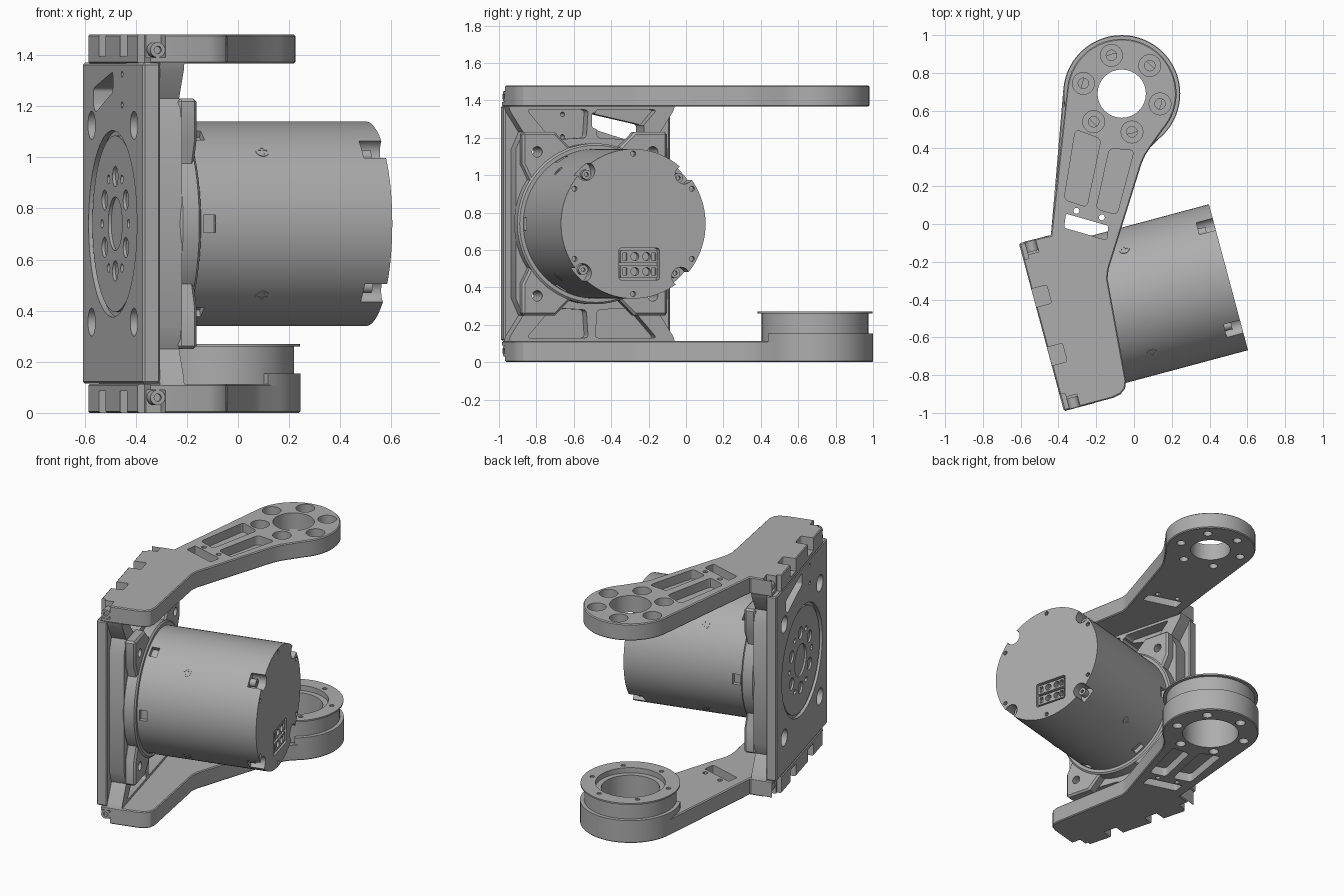
import bpy, bmesh
from math import sin, cos, radians, pi
from mathutils import Matrix, Vector

if "Cube" in bpy.data.objects:
    bpy.data.objects.remove(bpy.data.objects["Cube"])

gray = bpy.data.materials.new("machined gray")
gray.use_nodes = True
gray.diffuse_color = (0.42, 0.42, 0.42, 1)
gray.node_tree.nodes["Principled BSDF"].inputs["Base Color"].default_value = (0.42, 0.42, 0.42, 1)

# Frames: motor axis (profile in width/height, extruded along the axis), upper arm, mirrored lower arm
CYCLE = Matrix(((0, 0, 1, 0), (1, 0, 0, 0), (0, 1, 0, 0), (0, 0, 0, 1)))
AXIS = Matrix.Translation((-0.49, -0.547, 0.74)) @ Matrix.Rotation(radians(15), 4, 'Z')
MOTOR = AXIS @ CYCLE
UP = Matrix.Translation((0, 0, 1.48))
DOWN = Matrix.Scale(-1, 4, (0, 0, 1))
HUB = Vector((-0.065, 0.69))
parts = []


def circle(r, x=0, y=0, n=32):
    return [(x + r * cos(2 * pi * i / n), y + r * sin(2 * pi * i / n)) for i in range(n)]


def rect(x0, x1, y0, y1):
    return [(x0, y0), (x1, y0), (x1, y1), (x0, y1)]


def rounded(pts, r, n=4):
    """Round every corner of a polygon with a short quadratic curve."""
    out = []
    for i, p in enumerate(pts):
        p, a, b = Vector(p), Vector(pts[i - 1]), Vector(pts[(i + 1) % len(pts)])
        s, e = p + (a - p).normalized() * r, p + (b - p).normalized() * r
        for k in range(n + 1):
            t = k / n
            out.append(tuple(s * (1 - t) ** 2 + p * 2 * t * (1 - t) + e * t * t))
    return out


def flip(pts, sx, sy):
    return [(x * sx, y * sy) for x, y in pts]


def ring_spots(r, count, start=0, x=0, y=0):
    return [(x + r * cos(radians(start + 360 * i / count)),
             y + r * sin(radians(start + 360 * i / count))) for i in range(count)]


def mesh_of(name, prisms):
    bm = bmesh.new()
    for pts, lo, hi, mat in prisms:
        base = [bm.verts.new(mat @ Vector((x, y, lo))) for x, y in pts]
        top = [bm.verts.new(mat @ Vector((x, y, hi))) for x, y in pts]
        bm.faces.new(base)
        bm.faces.new(top)
        for i in range(len(pts)):
            bm.faces.new((base[i - 1], base[i], top[i], top[i - 1]))
    bmesh.ops.recalc_face_normals(bm, faces=bm.faces)
    me = bpy.data.meshes.new(name)
    bm.to_mesh(me)
    bm.free()
    ob = bpy.data.objects.new(name, me)
    bpy.context.collection.objects.link(ob)
    return ob


def build(name, pts, lo, hi, mat, cuts=(), bevel=0):
    """Extrude a profile, ease its edges, then cut the holes."""
    ob = mesh_of(name, [(pts, lo, hi, mat)])
    ob.data.materials.append(gray)
    if bevel:
        m = ob.modifiers.new("ease", 'BEVEL')
        m.width, m.segments, m.limit_method, m.angle_limit = bevel, 1, 'ANGLE', radians(50)
    if cuts:
        cutter = mesh_of("cutter", cuts)
        cutter.hide_render = True
        m = ob.modifiers.new("holes", 'BOOLEAN')
        m.operation, m.solver, m.object, m.use_self = 'DIFFERENCE', 'EXACT', cutter, True
    if ob.modifiers:
        bpy.context.view_layer.update()
        done = bpy.data.meshes.new_from_object(ob.evaluated_get(bpy.context.evaluated_depsgraph_get()))
        ob.modifiers.clear()
        ob.data = done
        if cuts:
            bpy.data.objects.remove(cutter)
    parts.append(ob)
    return ob


CORNERS = [(sx, sy) for sx in (1, -1) for sy in (1, -1)]

# Back plate and the hourglass block in front of it
window = rounded([(0.29, 0.46), (0.29, 0.53), (0, 0.595), (0, 0.515), (0.26, 0.435)], 0.015)
through = [(window, -0.1, 0.3, MOTOR)]
through += [(circle(0.012, 0.0 - 0.14, z), -0.1, 0.3, MOTOR) for z in (0.465, 0.585)]
corner_holes = [(circle(0.028, 0.32 * a, 0.385 * b), -0.1, 0.3, MOTOR) for a, b in CORNERS]
counterbores = [(circle(0.055, 0.32 * a, 0.385 * b), -0.1, 0.05, MOTOR) for a, b in CORNERS]
face = [(circle(0.365, n=64), -0.1, 0.022, MOTOR)]
build("back_plate", rect(-0.46, 0.46, -0.625, 0.63), 0, 0.07, MOTOR,
      through + corner_holes + counterbores + face, 0.008)

build("output_disc", circle(0.345, n=64), 0.01, 0.06, MOTOR,
      [(circle(0.105), -0.1, 0.055, MOTOR)]
      + [(circle(0.04, *p, 20), -0.1, 0.05, MOTOR) for p in ring_spots(0.185, 6, 30)]
      + [(circle(0.018, *p, 12), -0.1, 0.05, MOTOR) for p in ring_spots(0.2, 6)])

waist = [(0.46, 0.63), (0.45, 0.6), (0.38, 0.49), (0.42, 0.4)]
block = (waist + flip(waist[::-1], 1, -1) + flip(waist, -1, -1) + flip(waist[::-1], -1, 1))
pocket = rounded([(0.36, 0.61), (0.02, 0.61), (0.03, 0.46), (0.22, 0.45)], 0.02)
build("bracket_block", block, 0.068, 0.167, MOTOR,
      through + corner_holes + [(flip(pocket, a, b), 0.085, 0.3, MOTOR) for a, b in CORNERS])

# Motor mounting flange with four ears
ear = [(0.14, 0.41), (0.22, 0.49), (0.40, 0.49), (0.40, 0.32), (0.36, 0.24)]
outline = (ear + flip(ear[::-1], 1, -1) + flip(ear, -1, -1) + flip(ear[::-1], -1, 1))
build("motor_flange", outline, 0.16, 0.235, MOTOR, corner_holes, 0.012)
build("flange_disc", circle(0.43, n=64), 0.16, 0.245, MOTOR, bevel=0.01)

# Motor can with end notches, base slots and a connector pocket
END = 1.025
cuts = [(circle(0.05, *p, 20), END - 0.09, 1.2, MOTOR) for p in ring_spots(0.385, 4, 43)]
cuts += [(circle(0.014, *p, 12), END - 0.03, 1.2, MOTOR) for p in ring_spots(0.375, 6, 30)]
for i in range(6):
    spin = MOTOR @ Matrix.Rotation(radians(60 * i), 4, 'Z')
    cuts.append((rect(0.37, 0.5, -0.035, 0.035), 0.26, 0.31, spin))
cuts.append((rounded(rect(-0.08, 0.145, -0.3, -0.13), 0.015), END - 0.05, 1.2, MOTOR))
build("motor_can", circle(0.4, n=96), 0.24, END, MOTOR, cuts)

for i, p in enumerate(ring_spots(0.36, 4, 43)):
    build(f"end_screw_{i}", circle(0.026, *p, 16), END - 0.1, END - 0.05, MOTOR,
          [(circle(0.012, *p, 6), END - 0.07, 1.2, MOTOR)])
for row in (-0.255, -0.175):
    build("connector_row", rounded(rect(-0.07, 0.135, row - 0.032, row + 0.032), 0.01), END - 0.06, END - 0.005, MOTOR,
          [(circle(0.022, u, row, 16), END - 0.04, 1.2, MOTOR) for u in (0.01, 0.075)]
          + [(rect(u - 0.012, u + 0.012, row - 0.02, row + 0.02), END - 0.03, 1.2, MOTOR) for u in (-0.045, 0.115)])

# Cross-head screws on the side of the can
for i in range(4):
    spin = (AXIS @ Matrix.Rotation(radians(45 + 90 * i), 4, 'X') @ Matrix.Translation((0.53, 0, 0)))
    build(f"side_screw_{i}", circle(0.027, n=20), 0.38, 0.402, spin,
          [(rect(-0.018, 0.018, -0.005, 0.005), 0.39, 0.5, spin),
           (rect(-0.005, 0.005, -0.018, 0.018), 0.39, 0.5, spin)])

# Arms: rounded hub, tapered neck and a foot with screw notches
SIDE = AXIS @ Matrix.Translation((0, 0, -0.74))
hole_dirs = 45


def arm(name, frame, hub_r, cuts):
    rim = [(HUB.x + hub_r * cos(radians(a)), HUB.y + hub_r * sin(radians(a))) for a in range(-42, 175, 6)]
    pts = rim + [(-0.44, -0.06), (-0.61, -0.1), (-0.37, -0.99), (-0.11, -0.92), (-0.07, -0.9), (-0.047, -0.87),
                 (-0.042, -0.83), (-0.14, -0.29), (-0.135, -0.24), (0.04, 0.32), (0.06, 0.365), (0.09, 0.41)]
    foot = frame @ Matrix.Translation((-0.49, -0.547, 0)) @ Matrix.Rotation(radians(15), 4, 'Z')
    for y in (0.16, -0.16):
        cuts.append((rounded(rect(-0.1, 0.085, y - 0.05, y + 0.05), 0.012), -0.085, 0.1, foot))
    for y in (0.425, -0.425):
        cuts.append((rect(-0.1, 0.03, y - 0.055, y + 0.055), -0.2, 0.1, foot))
        cuts.append((rect(0.02, 0.09, y - 0.035, y + 0.035), -0.09, 0.1, foot))
    pockets = ([(-0.31, 0.5), (-0.175, 0.45), (-0.25, 0.09), (-0.37, 0.13)],
               [(-0.13, 0.4), (0, 0.39), (-0.09, 0.05), (-0.2, 0.08)])
    cuts += [(rounded(p, 0.025), -0.06, 0.1, frame) for p in pockets]
    slot = rounded([(-0.36, 0.055), (-0.135, -0.01), (-0.145, -0.085), (-0.37, -0.02)], 0.012)
    cuts.append((slot, -0.3, 0.1, frame))
    cuts += [(circle(0.016, *p, 12), -0.3, 0.1, frame) for p in ((-0.305, 0.07), (-0.17, 0.035))]
    build(name, pts, -0.113, 0, frame, cuts, 0.006)


spots = ring_spots(0.21, 6, hole_dirs, *HUB)
arm("upper_arm", UP, 0.29, [(circle(0.128, *HUB), -0.3, 0.1, UP)]
    + [(circle(0.058, *p, 24), -0.07, 0.1, UP) for p in spots]
    + [(circle(0.028, *p, 16), -0.3, 0.1, UP) for p in spots])
spots = ring_spots(0.235, 6, hole_dirs, *HUB)
bore = (circle(0.18, *HUB, 48), -1, 1, UP @ DOWN @ UP)
lower_bore = (circle(0.18, *HUB, 48), -1, 1, DOWN)
arm("lower_arm", DOWN, 0.31, [lower_bore] + [(circle(0.032, *p, 16), -0.06, 0.1, DOWN) for p in spots])

# Pulley ring on the lower hub, with a raised lip around it
GROUND = Matrix.Identity(4)
lip = [(HUB.x + r * cos(radians(a)), HUB.y + r * sin(radians(a)))
       for r, span in ((0.31, range(-54, 211, 6)), (0.27, range(210, -55, -6))) for a in span]
build("hub_lip", lip, 0.105, 0.154, GROUND)
build("pulley_ring", circle(0.285, *HUB, 64), 0.105, 0.262, GROUND,
      [lower_bore, (circle(0.215, *HUB, 48), 0.235, 0.5, GROUND)])
build("pulley_flange", circle(0.307, *HUB, 64), 0.26, 0.27, GROUND,
      [(circle(0.215, *HUB, 48), 0, 0.5, GROUND)]
      + [(circle(0.015, *p, 12), 0, 0.5, GROUND) for p in ring_spots(0.25, 6, 15, *HUB)])

# Screws on the bracket edges
for z in (0.06, 1.42):
    for y in (-0.46, 0.46):
        spin = SIDE @ Matrix.Translation((0.06, y, z)) @ Matrix.Rotation(radians(90 if y < 0 else -90), 4, 'X')
        build("edge_screw", circle(0.03, n=16), -0.06, -0.003, spin, [(circle(0.015, n=12), -0.02, 0.1, spin)])

# Smooth the round walls and keep the edges sharp
bpy.ops.object.select_all(action='DESELECT')
for ob in parts:
    ob.select_set(True)
bpy.context.view_layer.objects.active = parts[0]
bpy.ops.object.shade_smooth_by_angle(angle=radians(30))
